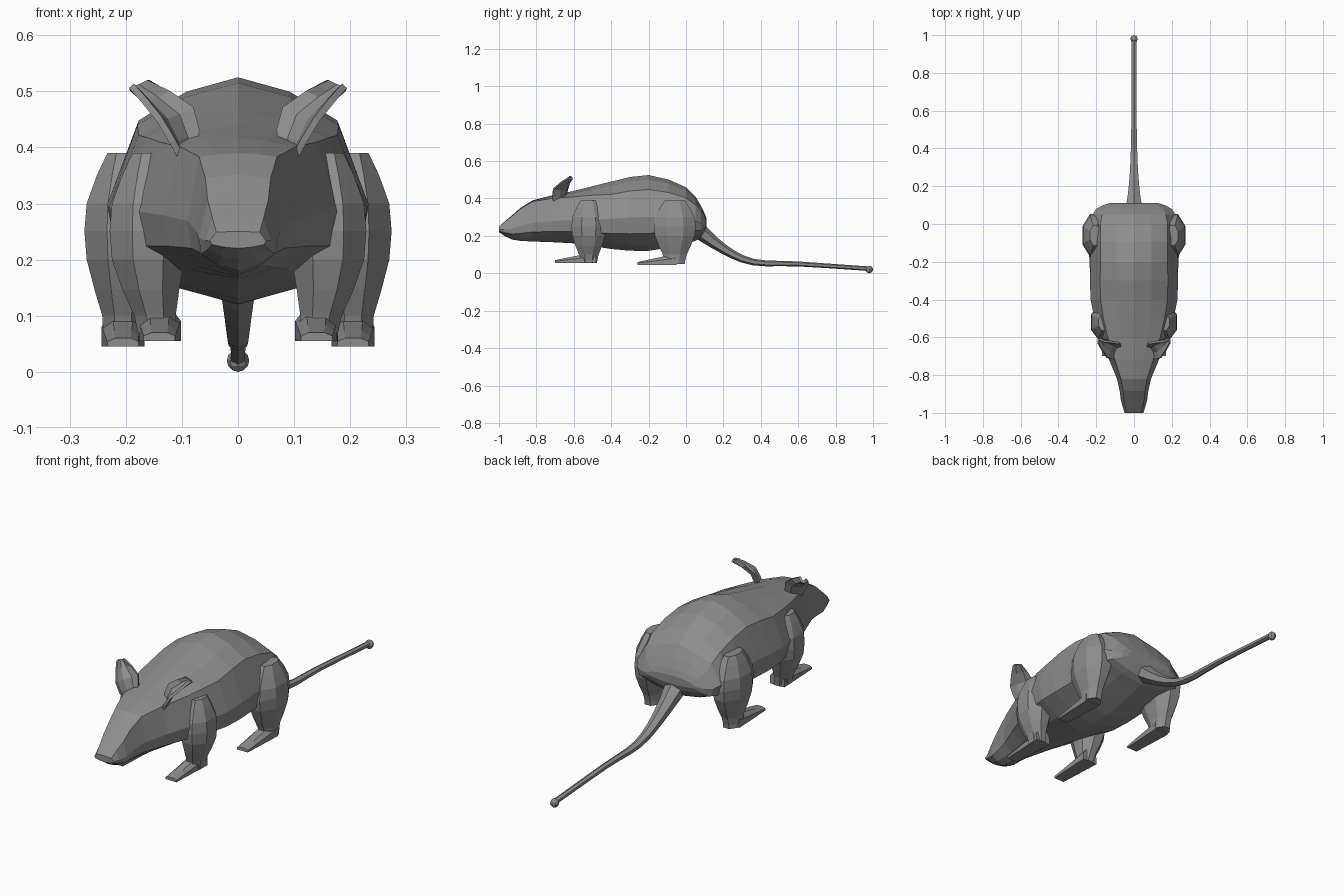
import bpy, bmesh, math
from mathutils import Vector

cube = bpy.data.objects.get("Cube")
if cube:
    bpy.data.objects.remove(cube)

grey = bpy.data.materials.new("grey fur")
grey.use_nodes = True
shade = 0.27
colour = (shade, shade, shade, 1)
grey.diffuse_color = colour
grey.node_tree.nodes["Principled BSDF"].inputs["Base Color"].default_value = colour


def finish(name, bm, mirror=False):
    """Turn a bmesh into a grey object, mirrored across x if wanted."""
    bmesh.ops.recalc_face_normals(bm, faces=bm.faces)
    mesh = bpy.data.meshes.new(name)
    bm.to_mesh(mesh)
    bm.free()
    mesh.materials.append(grey)
    obj = bpy.data.objects.new(name, mesh)
    bpy.context.collection.objects.link(obj)
    if mirror:
        obj.modifiers.new("Mirror", "MIRROR")
    return obj


def curve_through(knots, steps=2):
    """Sample a smooth curve that passes through every knot."""
    knots = [Vector(knot) for knot in knots]
    last = len(knots) - 1
    tangents = [(knots[min(i + 1, last)] - knots[max(i - 1, 0)]) / 2 for i in range(last + 1)]
    samples = []
    for i in range(last):
        start, end = knots[i], knots[i + 1]
        for step in range(steps):
            t = step / steps
            ease = t * t * (3 - 2 * t)
            bend = tangents[i] * t * (1 - t) ** 2 - tangents[i + 1] * t * t * (1 - t)
            samples.append(start.lerp(end, ease) + bend)
    return samples + [knots[last]]


def skin(name, rings, mirror=False):
    """Join a list of closed rings and cap both ends."""
    bm = bmesh.new()
    rows = [[bm.verts.new(point) for point in ring] for ring in rings]
    for near, far in zip(rows, rows[1:]):
        for i in range(len(near)):
            bm.faces.new((near[i - 1], near[i], far[i], far[i - 1]))
    bm.faces.new(rows[0])
    bm.faces.new(rows[-1])
    return finish(name, bm, mirror)


def oval(centre, across, along, sides):
    turns = [math.tau * (i + 0.5) / sides for i in range(sides)]
    return [centre + across * math.cos(t) + along * math.sin(t) for t in turns]


# Body and head: a ridged section that becomes flat-topped towards the nose
def body_ring(y, top, bottom, width):
    headness = min(1, max(0, -y - 0.4) / 0.4)
    back_edge = 0.81 + 0.16 * headness

    def point(across, height):
        return Vector((width * across, y, bottom + (top - bottom) * height))

    side = [point(0.4, (2 + back_edge) / 3), point(0.77, back_edge),
            point(1, 0.45), point(0.93, 0.23), point(0.5, 0.08)]
    other = [Vector((-p.x, p.y, p.z)) for p in reversed(side)]
    return [point(0, 1)] + side + [point(0, 0)] + other


body_knots = [
    # y, top, bottom, half width
    (-1, 0.25, 0.22, 0.05),
    (-0.93, 0.31, 0.18, 0.07),
    (-0.82, 0.39, 0.17, 0.09),
    (-0.6, 0.44, 0.16, 0.18),
    (-0.4, 0.49, 0.13, 0.23),
    (-0.2, 0.525, 0.12, 0.23),
    (0, 0.46, 0.16, 0.23),
    (0.08, 0.36, 0.19, 0.2),
    (0.11, 0.29, 0.25, 0.13),
]
skin("body", [body_ring(*knot) for knot in curve_through(body_knots)])

# Legs: height, half width and half depth shared by front and hind
leg_knots = [(0.39, 0.03, 0.05), (0.3, 0.07, 0.1), (0.2, 0.07, 0.1),
             (0.1, 0.04, 0.06), (0.05, 0.04, 0.05)]


def leg_and_foot(prefix, foot_x, leg_y, lean, depth, heel, toe, floor):
    rings = []
    for height, width, thickness in curve_through(leg_knots):
        out = lean * min(1, height * 8 - 0.4)
        centre = Vector((foot_x + out, leg_y, max(height, floor)))
        rings.append(oval(centre, Vector((width, 0, 0)), Vector((0, thickness * depth, 0)), 8))
    skin(prefix + "_leg", rings, True)

    # Foot: a wedge tapering to the toes
    rings = []
    for t in (0, 0.3, 0.7, 1):
        y = heel + (toe - heel) * t
        width = 0.038 - 0.01 * t
        rise = 0.06 - 0.045 * t
        half = [(width, 0), (width, rise * 0.6), (width / 2, rise)]
        outline = half + [(-x, z) for x, z in reversed(half)]
        rings.append([Vector((foot_x + x, y, floor + z)) for x, z in outline])
    skin(prefix + "_foot", rings, True)


leg_and_foot("front", foot_x=0.14, leg_y=-0.52, lean=0.02, depth=0.95,
             heel=-0.48, toe=-0.7, floor=0.055)
leg_and_foot("hind", foot_x=0.205, leg_y=-0.06, lean=0, depth=1.15,
             heel=-0.05, toe=-0.26, floor=0.045)

# Tail: rings square to a sagging path, thinning away from the rump
path = curve_through([(0, 0.04, 0.25), (0, 0.2, 0.13), (0, 0.36, 0.06),
                      (0, 0.6, 0.05), (0, 0.97, 0.025)], 3)
rings = []
for i, centre in enumerate(path):
    heading = (path[min(i + 1, len(path) - 1)] - path[max(i - 1, 0)]).normalized()
    across = Vector((0.014 + 0.045 * math.exp(-6 * (centre.y - path[0].y)), 0, 0))
    rings.append(oval(centre, across, heading.cross(across) * 0.85, 6))
skin("tail", rings)

# Tail tip: a small faceted knob
bm = bmesh.new()
bmesh.ops.create_uvsphere(bm, u_segments=8, v_segments=6, radius=0.02)
bmesh.ops.translate(bm, verts=bm.verts, vec=(0, 0.98, 0.02))
finish("tail_tip", bm)

# Ears: cupped leaves between an inner and an outer rim
inner_rim = curve_through([(0.07, -0.65, 0.4), (0.08, -0.63, 0.47), (0.16, -0.62, 0.52)])
outer_rim = curve_through([(0.1, -0.71, 0.38), (0.14, -0.71, 0.45), (0.19, -0.63, 0.51)])
hollow = Vector((0.4, 0.7, -0.4)) * 0.025
bm = bmesh.new()
rows = []
for inner, outer in zip(inner_rim, outer_rim):
    rows.append([bm.verts.new(inner.lerp(outer, t) + hollow * math.sin(math.pi * t))
                 for t in (0, 0.3, 0.7, 1)])
for low, high in zip(rows, rows[1:]):
    for i in range(len(low) - 1):
        bm.faces.new((low[i], low[i + 1], high[i + 1], high[i]))
ear = finish("ear", bm, True)
thick = ear.modifiers.new("Thickness", "SOLIDIFY")
thick.thickness = 0.012
thick.offset = 0
